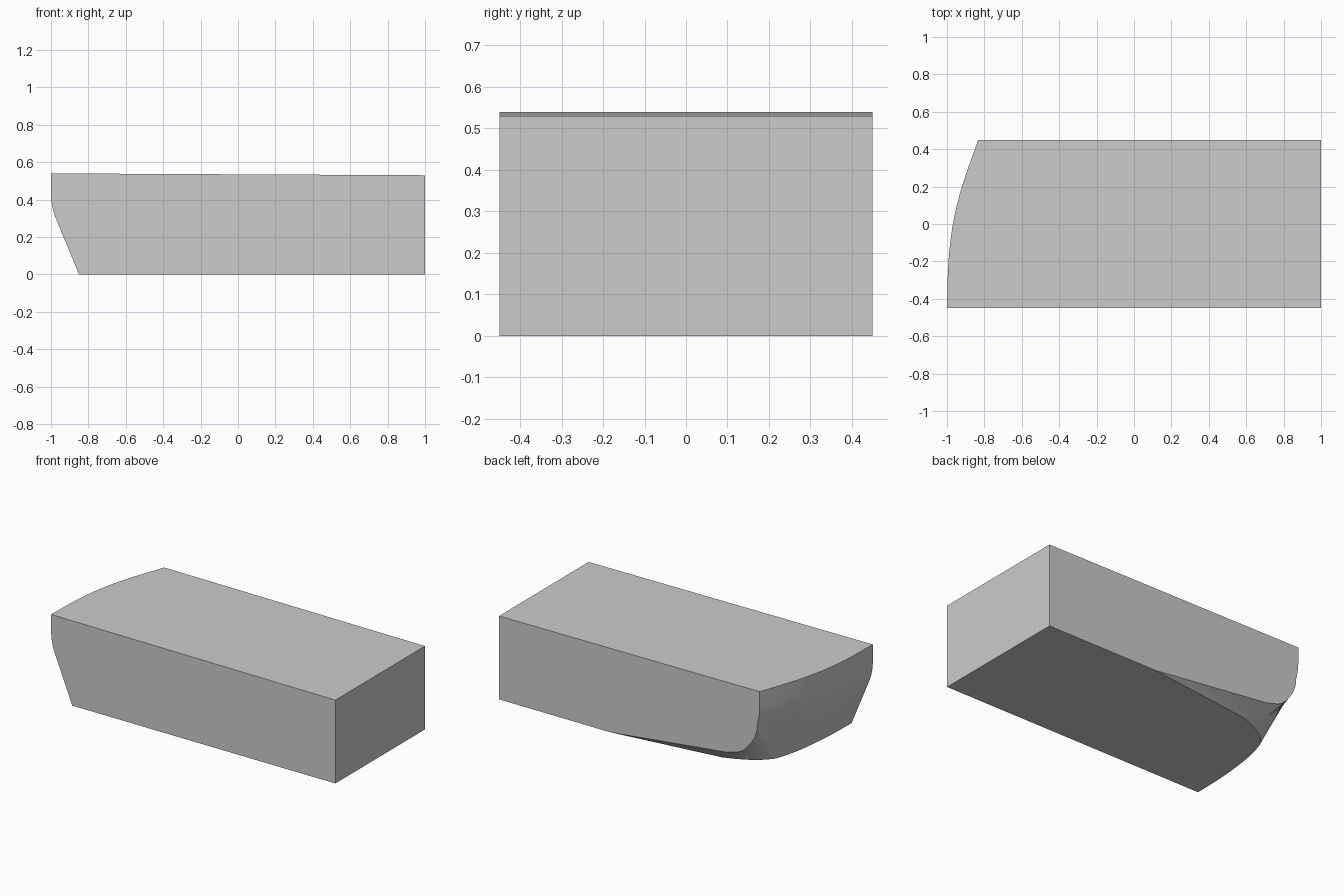
import bpy, bmesh
from mathutils import Vector

if "Cube" in bpy.data.objects:
    bpy.data.objects.remove(bpy.data.objects["Cube"])


def smooth(points, steps=4):
    """Catmull-Rom curve through a few control points."""
    p = [Vector(q) for q in points]
    p = [2 * p[0] - p[1]] + p + [2 * p[-1] - p[-2]]
    out = []
    for i in range(1, len(p) - 2):
        a, b, c, d = p[i - 1:i + 3]
        for s in range(steps):
            t = s / steps
            out.append(0.5 * (2 * b + (c - a) * t + (2 * a - 5 * b + 4 * c - d) * t * t
                              + (3 * b - a - 3 * c + d) * t ** 3))
    return out + [p[-2]]


STEPS = 4
# rounded corner: underside outline and matching edge on the back face
low_corner = [(-.51, .36, 0), (-.60, .325, 0), (-.684, .28, 0), (-.735, .235, 0), (-.77, .19, 0)]
high_corner = [(-.60, .45, .092), (-.711, .45, .13), (-.785, .45, .215), (-.808, .45, .27), (-.82, .45, .31)]
# curved end: underside outline and top outline, back to front
low_end = [(-.806, .07, 0), (-.83, -.08, 0), (-.845, -.25, 0), (-.85, -.45, 0)]
top_end = [(-.833, .45), (-.92, .2), (-.968, 0), (-.992, -.2), (-1, -.45)]


def top_z(x):
    return .54 - .005 * (x + 1)


def end_rail(inset, z):
    return [(x + inset, y, z if z else top_z(x)) for x, y in top_end]


low = smooth(low_corner + low_end, STEPS)
high = smooth(high_corner, STEPS)[:-1] + smooth(end_rail(.018, .32), STEPS)
n = (len(high_corner) - 1) * STEPS          # start of the curved end
bends = [smooth(end_rail(i, z), STEPS) for i, z in ((.010, .35), (.003, .39), (0, .43))]
rim = smooth([(x, y, 0) for x, y in top_end], STEPS)
rim = [Vector((p.x, p.y, top_z(p.x))) for p in rim]

bm = bmesh.new()


def verts(points):
    return [bm.verts.new(p) for p in points]


low, high, rim = verts(low), verts(high), verts(rim)
bends = [verts(b) for b in bends]
tip, = verts([(.22, .45, 0)])               # where the underside chamfer starts
fb, bb, ft, bt = verts([(1, -.45, 0), (1, .45, 0), (1, -.45, .53), (1, .45, .53)])


def strip(a, b):
    for i in range(len(a) - 1):
        bm.faces.new((a[i], a[i + 1], b[i + 1], b[i]))


# underside chamfer, sloped end and upright end
bm.faces.new((tip, low[0], high[0]))
strip(low, high)
layers = [high[n:]] + bends + [rim]
for a, b in zip(layers, layers[1:]):
    strip(a, b)

# flat sides
bm.faces.new([bb, tip] + low + [fb])
bm.faces.new([bt, ft] + rim[::-1])
bm.faces.new([fb, low[-1]] + [l[-1] for l in layers] + [ft])
bm.faces.new([bb, tip] + high[:n + 1] + [l[0] for l in layers[1:]] + [bt])
bm.faces.new((fb, bb, bt, ft))
bmesh.ops.recalc_face_normals(bm, faces=bm.faces[:])

mesh = bpy.data.meshes.new("rounded_end_block")
bm.to_mesh(mesh)
bm.free()
block = bpy.data.objects.new("rounded_end_block", mesh)
bpy.context.collection.objects.link(block)
bpy.context.view_layer.objects.active = block
block.select_set(True)
bpy.ops.object.shade_smooth_by_angle(angle=.35)
